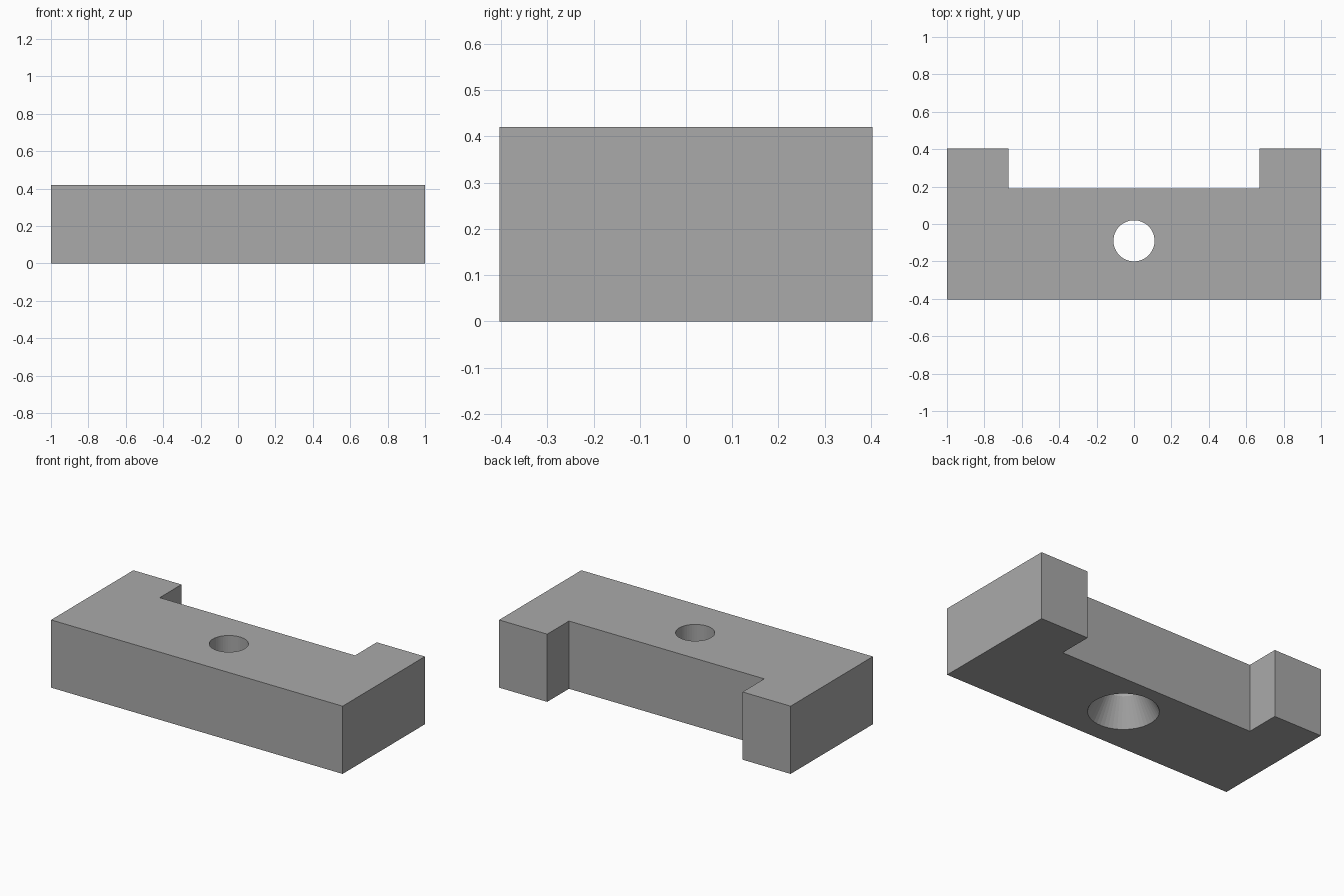
import bpy, bmesh, math

old = bpy.data.objects.get("Cube")
if old:
    bpy.data.objects.remove(old, do_unlink=True)

HEIGHT = 0.42
HOLE_Y = -0.09
SEGMENTS = 48

# Plain grey material
grey = bpy.data.materials.new("plain grey")
grey.use_nodes = True
colour = (0.4, 0.4, 0.4, 1)
grey.diffuse_color = colour
grey.node_tree.nodes["Principled BSDF"].inputs["Base Color"].default_value = colour


def make_object(name, bm):
    bmesh.ops.recalc_face_normals(bm, faces=bm.faces)
    mesh = bpy.data.meshes.new(name)
    bm.to_mesh(mesh)
    bm.free()
    mesh.materials.append(grey)
    obj = bpy.data.objects.new(name, mesh)
    bpy.context.collection.objects.link(obj)
    return obj


# Block: mirrored half outline with a notch in the back, extruded upwards
half = [(1, -0.403), (1, 0.403), (0.67, 0.403), (0.67, 0.19)]
outline = half + [(-x, y) for x, y in reversed(half)]
bm = bmesh.new()
base = bm.faces.new([bm.verts.new((x, y, 0)) for x, y in outline])
top = bmesh.ops.extrude_face_region(bm, geom=[base])["geom"]
bmesh.ops.translate(bm, vec=(0, 0, HEIGHT),
                    verts=[v for v in top if isinstance(v, bmesh.types.BMVert)])
block = make_object("notched_block", bm)

# Cutter: straight bore that flares into a countersink at the underside
profile = [(0.197, -0.1), (0.197, 0), (0.11, 0.16), (0.11, HEIGHT + 0.1)]
bm = bmesh.new()
rings = []
for radius, z in profile:
    rings.append([bm.verts.new((radius * math.cos(a), HOLE_Y + radius * math.sin(a), z))
                  for a in (math.tau * i / SEGMENTS for i in range(SEGMENTS))])
for low, high in zip(rings, rings[1:]):
    for i in range(SEGMENTS):
        j = (i + 1) % SEGMENTS
        bm.faces.new((low[i], low[j], high[j], high[i]))
bm.faces.new(rings[0])
bm.faces.new(rings[-1])
cutter = make_object("hole_cutter", bm)

# Cut the hole, then drop the cutter
cut = block.modifiers.new("screw hole", 'BOOLEAN')
cut.operation = 'DIFFERENCE'
cut.solver = 'EXACT'
cut.object = cutter
bpy.context.view_layer.objects.active = block
block.select_set(True)
bpy.ops.object.modifier_apply(modifier=cut.name)
bpy.data.objects.remove(cutter, do_unlink=True)
